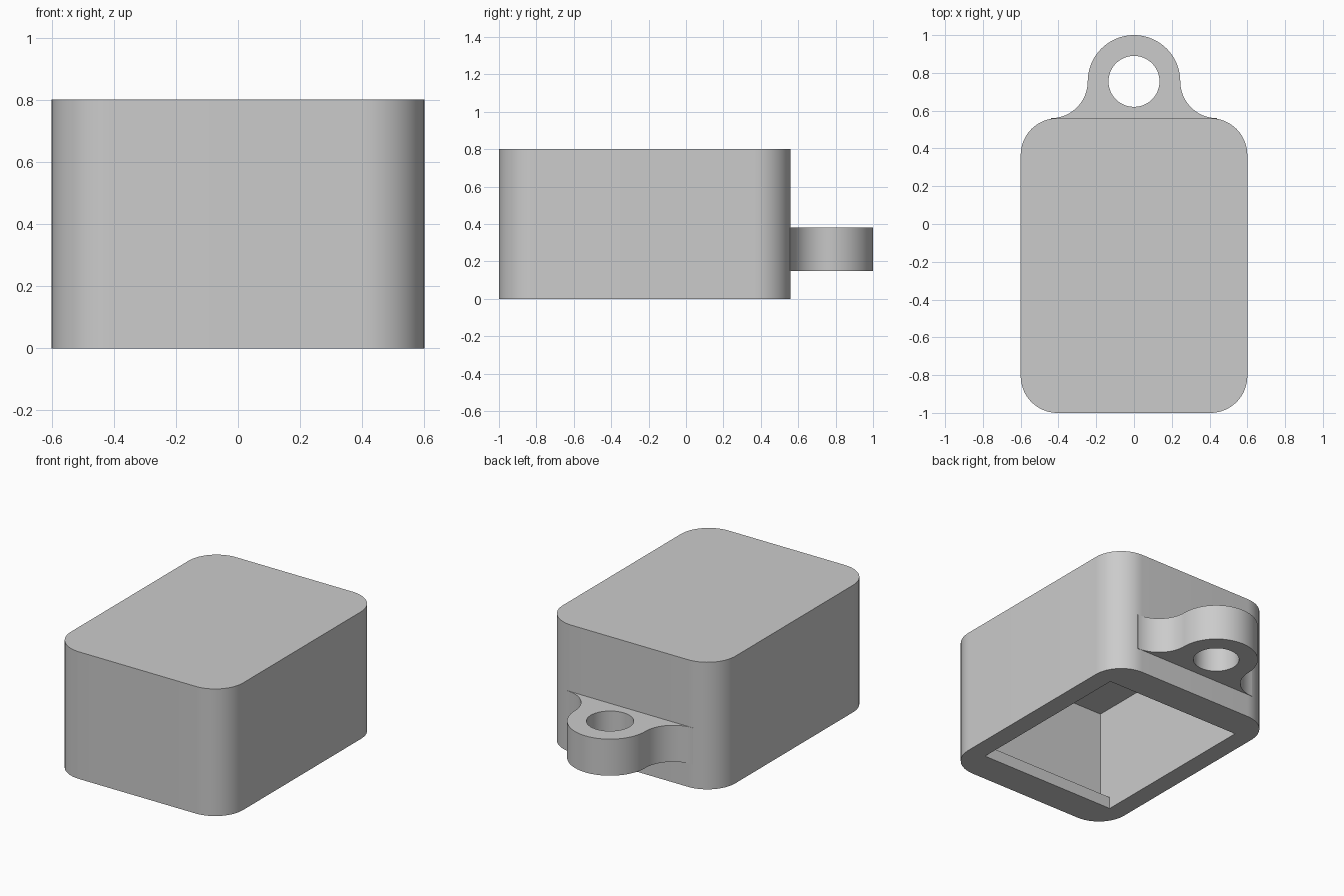
import bpy, bmesh
from math import sin, cos, pi, radians
from mathutils import Vector

cube = bpy.data.objects.get("Cube")
if cube:
    bpy.data.objects.remove(cube, do_unlink=True)

grey = bpy.data.materials.new("light grey")
grey.use_nodes = True
colour = (0.6, 0.6, 0.6, 1)
grey.diffuse_color = colour
grey.node_tree.nodes["Principled BSDF"].inputs["Base Color"].default_value = colour


def arc(cx, cy, r, start, end, steps=16):
    """Points along a circular arc, angles in degrees."""
    angles = [radians(start + (end - start) * i / steps) for i in range(steps + 1)]
    return [(cx + r * cos(a), cy + r * sin(a)) for a in angles]


def prism(name, points, direction):
    """Extrude a closed outline of 3D points along a direction."""
    bm = bmesh.new()
    base = bm.faces.new([bm.verts.new(p) for p in points])
    top = bmesh.ops.extrude_face_region(bm, geom=[base], use_keep_orig=True)
    moved = [v for v in top["geom"] if isinstance(v, bmesh.types.BMVert)]
    bmesh.ops.translate(bm, verts=moved, vec=Vector(direction))
    bmesh.ops.recalc_face_normals(bm, faces=bm.faces)
    mesh = bpy.data.meshes.new(name)
    bm.to_mesh(mesh)
    bm.free()
    mesh.materials.append(grey)
    obj = bpy.data.objects.new(name, mesh)
    bpy.context.collection.objects.link(obj)
    return obj


def activate(obj):
    bpy.ops.object.select_all(action="DESELECT")
    obj.select_set(True)
    bpy.context.view_layer.objects.active = obj


def cut(obj, cutter):
    """Subtract the cutter, then discard it."""
    cutter.hide_render = True
    mod = obj.modifiers.new("cut", "BOOLEAN")
    mod.operation, mod.solver, mod.object = "DIFFERENCE", "EXACT", cutter
    activate(obj)
    bpy.ops.object.modifier_apply(modifier=mod.name)
    bpy.data.objects.remove(cutter, do_unlink=True)
    bpy.ops.object.shade_smooth_by_angle(angle=radians(30))


# Housing: rounded block
W, FRONT, BACK, H, R = 0.6, -1.0, 0.56, 0.8, 0.195
outline = (arc(W - R, BACK - R, R, 0, 90) + arc(R - W, BACK - R, R, 90, 180)
           + arc(R - W, FRONT + R, R, 180, 270) + arc(W - R, FRONT + R, R, 270, 360))
housing = prism("housing", [(x, y, 0) for x, y in outline], (0, 0, H))

# Cavity open at the bottom, with a lip at its front and back ends
WALL, LIP, LIP_H = 0.12, 0.085, 0.075
y0, y1, roof = FRONT + WALL, BACK - WALL, H - WALL
section = [(y0 + LIP, -0.1), (y1 - LIP, -0.1), (y1 - LIP, LIP_H), (y1, LIP_H),
           (y1, roof), (y0, roof), (y0, LIP_H), (y0 + LIP, LIP_H)]
half = W - WALL
cut(housing, prism("cavity_cutter", [(-half, y, z) for y, z in section], (2 * half, 0, 0)))

# Mounting lug: round eye blended into the back wall by concave fillets
EYE_Y, EYE_R, FILLET, Z0, Z1 = 0.755, 0.245, 0.195, 0.15, 0.38
side = arc(EYE_R + FILLET, EYE_Y, FILLET, 270, 180)
left = [(EYE_R + FILLET, BACK - 0.06)] + side[:-1]
right = [(-x, y) for x, y in reversed(left)]
lug_outline = left + arc(0, EYE_Y, EYE_R, 0, 180, 40) + right
lug = prism("mounting_lug", [(x, y, Z0) for x, y in lug_outline], (0, 0, Z1 - Z0))
hole = arc(0, EYE_Y, 0.135, 0, 360, 48)[:-1]
cut(lug, prism("hole_cutter", [(x, y, Z0 - 0.1) for x, y in hole], (0, 0, Z1 - Z0 + 0.2)))
